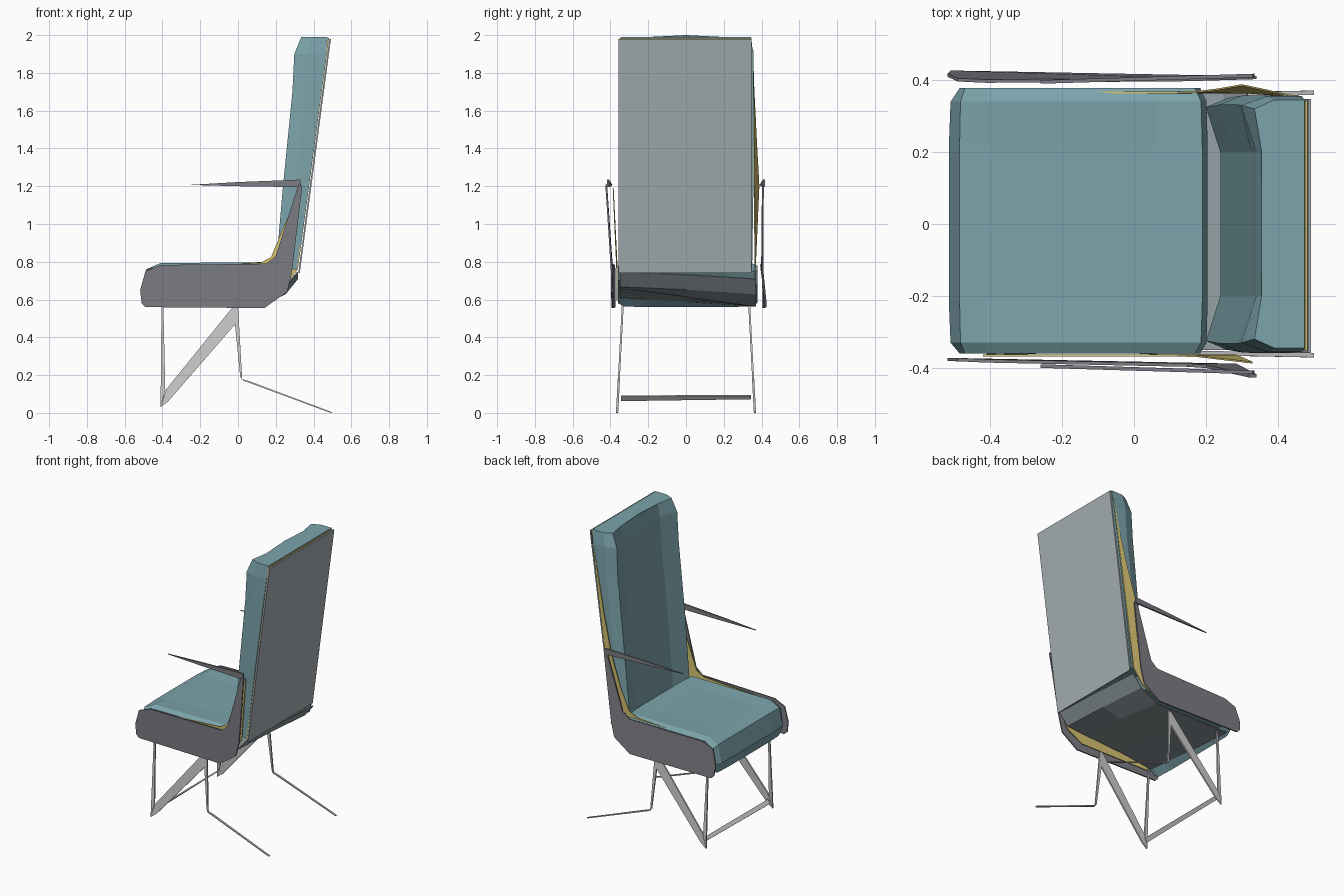
import bpy, bmesh

if "Cube" in bpy.data.objects:
    bpy.data.objects.remove(bpy.data.objects["Cube"])


def material(name, col):
    m = bpy.data.materials.new(name)
    m.diffuse_color = (*col, 1)
    m.use_nodes = True
    m.node_tree.nodes["Principled BSDF"].inputs["Base Color"].default_value = m.diffuse_color
    return m


TEAL = material("teal_fabric", (0.20, 0.37, 0.41))
YELLOW = material("yellow_trim", (0.68, 0.55, 0.17))
DARK = material("dark_grey", (0.20, 0.20, 0.23))
PAN = material("pan_grey", (0.28, 0.33, 0.35))
BACK = material("back_grey", (0.38, 0.43, 0.45))


def make(name, verts, faces, mat=None, thick=0):
    me = bpy.data.meshes.new(name)
    bm = bmesh.new()
    vs = [bm.verts.new(v) for v in verts]
    for f in faces:
        bm.faces.new([vs[i] for i in f])
    bmesh.ops.recalc_face_normals(bm, faces=bm.faces)
    bm.to_mesh(me)
    bm.free()
    ob = bpy.data.objects.new(name, me)
    bpy.context.collection.objects.link(ob)
    if mat:
        me.materials.append(mat)
    if thick:
        s = ob.modifiers.new("thickness", 'SOLIDIFY')
        s.thickness = thick
        s.offset = 0
    return ob


def loft(name, rings, mat=None):
    """Skin between equal rings and cap both ends."""
    n = len(rings[0])
    faces = [(r * n + i, r * n + (i + 1) % n, (r + 1) * n + (i + 1) % n, (r + 1) * n + i)
             for r in range(len(rings) - 1) for i in range(n)]
    faces += [tuple(range(n)), tuple(range((len(rings) - 1) * n, len(rings) * n))]
    return make(name, [v for r in rings for v in r], faces, mat)


def plate(name, profile, y_at, depth, mat=None):
    """Side-view outline (x, z) given a y position per point and a small depth."""
    return loft(name, [[(x, y_at(x, z) + d, z) for x, z in profile]
                       for d in (-depth / 2, depth / 2)], mat)


# Seat cushion: side profile lofted across the width, hanging lip at the front
rings = []
for y, inset, dip in ((-0.36, 0.03, 0), (-0.33, 0.005, 0), (-0.21, 0, 0.01),
                      (0.21, 0, 0.01), (0.34, 0.005, 0), (0.378, 0.03, 0)):
    t = inset * 0.7
    low = 0.02 if y < 0 else 0
    rings.append([(-0.48 + inset * 0.3, y, 0.56 + t), (-0.515 + inset, y, 0.64),
                  (-0.485 + inset * 0.5, y, 0.76 - t), (-0.41, y, 0.797 - t - dip),
                  (0.06, y, 0.80 - t - dip), (0.19 - t, y, 0.80 - t),
                  (0.205 - t, y, 0.75), (0.16, y, 0.68 + low), (-0.42, y, 0.60 + low)])
loft("seat_cushion", rings, TEAL)

# Backrest cushion: forward side bolsters with a dished centre
rings = []
for z, back, side, front, dish, w in ((0.76, 0.315, 0.26, 0.20, 0.24, 0.35),
                                      (1.2, 0.374, 0.30, 0.238, 0.275, 0.357),
                                      (1.7, 0.44, 0.36, 0.288, 0.325, 0.357),
                                      (1.9, 0.467, 0.37, 0.298, 0.34, 0.355),
                                      (1.99, 0.474, 0.39, 0.335, 0.355, 0.345)):
    edge = [(back, w), (side, w), (front, w - 0.025)]
    crown = 0.01 if z > 1.95 else 0
    rings.append([(x, -y, z) for x, y in edge]
                 + [(dish, -0.2, z), (dish, 0, z + crown), (dish, 0.2, z)]
                 + [(x, y, z) for x, y in reversed(edge)])
loft("backrest_cushion", rings, TEAL)


# Thin boards behind the backrest
def back_board(name, dx, z0, z1, w, mat, thick):
    p = [(0.32 + dx, -w, z0), (0.32 + dx, w - 0.01, z0), (0.485 + dx, w - 0.01, z1), (0.485 + dx, -w, z1)]
    make(name, p, [(0, 1, 2, 3)], mat, thick)


back_board("back_trim", -0.006, 0.76, 1.985, 0.352, YELLOW, 0.006)
back_board("back_panel", 0.003, 0.74, 1.98, 0.358, BACK, 0.008)

# Seat pan: sloping sheet under the cushion, higher on one side
rows = ((0.315, 0.745, 0.71), (0.25, 0.67, 0.63), (0.12, 0.66, 0.565),
        (-0.2, 0.64, 0.565), (-0.45, 0.61, 0.565))
verts = [v for x, a, b in rows for v in
         ((x, -0.35, a), (x, 0.0, (a + b) / 2 + 0.005), (x, 0.37, b))]
make("seat_pan", verts, [(3 * r + c, 3 * r + c + 1, 3 * r + c + 4, 3 * r + c + 3)
                         for r in range(4) for c in range(2)], PAN, 0.006)

# Side shells, liners, armrests and legs on both sides
shell = [(-0.49, 0.56), (0.14, 0.555), (0.26, 0.64), (0.285, 0.74), (0.34, 1.20),
         (0.32, 1.21), (0.20, 0.83), (0.15, 0.79), (-0.41, 0.783), (-0.49, 0.75), (-0.518, 0.65), (-0.51, 0.58)]
lower_liner = [(-0.42, 0.60), (0.12, 0.595), (0.24, 0.66)]
front_liner = [(0.235, 0.97), (0.175, 0.825), (0.12, 0.795), (-0.42, 0.765)]

for s, tag in ((-1, "a"), (1, "b")):
    def shell_y(x, z):
        if s > 0:
            low = max(0, min(1, (0.78 - z) / 0.2))
            return 0.397 + low * (0.025 - 0.025 * (x + 0.5)) + 0.03 * max(0, x)
        return -0.377 - 0.025 * max(0, z - 0.75) / 0.4 - 0.02 * (x + 0.5)

    def liner_y(x, z):
        return s * (0.366 + 0.02 * max(0, 1 - abs(z - 1.2) / 0.4) - 0.012 * max(0, (z - 1.4) / 0.5))

    # The liner runs far up the back on one side only
    top = ([(0.31, 0.75), (0.465, 1.93), (0.43, 1.75), (0.365, 1.45), (0.30, 1.20)] if s > 0
           else [(0.285, 0.75), (0.33, 1.19)])
    plate("side_shell_" + tag, shell, shell_y, 0.009, DARK)
    plate("side_liner_" + tag, lower_liner + top + front_liner, liner_y, 0.005, YELLOW)

    # Slim tapering armrest
    plate("armrest_" + tag, [(-0.26, 1.207), (0.0, 1.20), (0.335, 1.195), (0.33, 1.235), (0.0, 1.222)],
          lambda x, z: s * (0.395 + 0.03 * (x + 0.26)), 0.01, DARK)

    # Bent flat leg frame
    def leg_y(x, z):
        return s * (0.335 + 0.03 * max(0, 0.56 - z) / 0.56)

    plate("front_leg_" + tag, [(-0.41, 0.03), (-0.385, 0.12), (-0.395, 0.57), (-0.405, 0.57)], leg_y, 0.01)
    plate("brace_leg_" + tag, [(-0.41, 0.03), (-0.37, 0.06), (-0.01, 0.475), (0.0, 0.57),
                               (-0.02, 0.57), (-0.38, 0.125)], leg_y, 0.01)
    plate("rear_leg_" + tag, [(-0.015, 0.57), (0.0, 0.57), (0.022, 0.18), (0.012, 0.19), (-0.015, 0.46)],
          leg_y, 0.01)
    plate("rear_foot_" + tag, [(0.015, 0.18), (0.06, 0.168), (0.50, 0.003), (0.49, 0.0), (0.03, 0.17)],
          leg_y, 0.012)

# Cross bar joining the front feet
make("front_cross_bar", [(-0.40, -0.345, 0.065), (-0.40, 0.345, 0.075), (-0.38, 0.345, 0.092), (-0.38, -0.345, 0.09)],
     [(0, 1, 2, 3)], None, 0.008)
